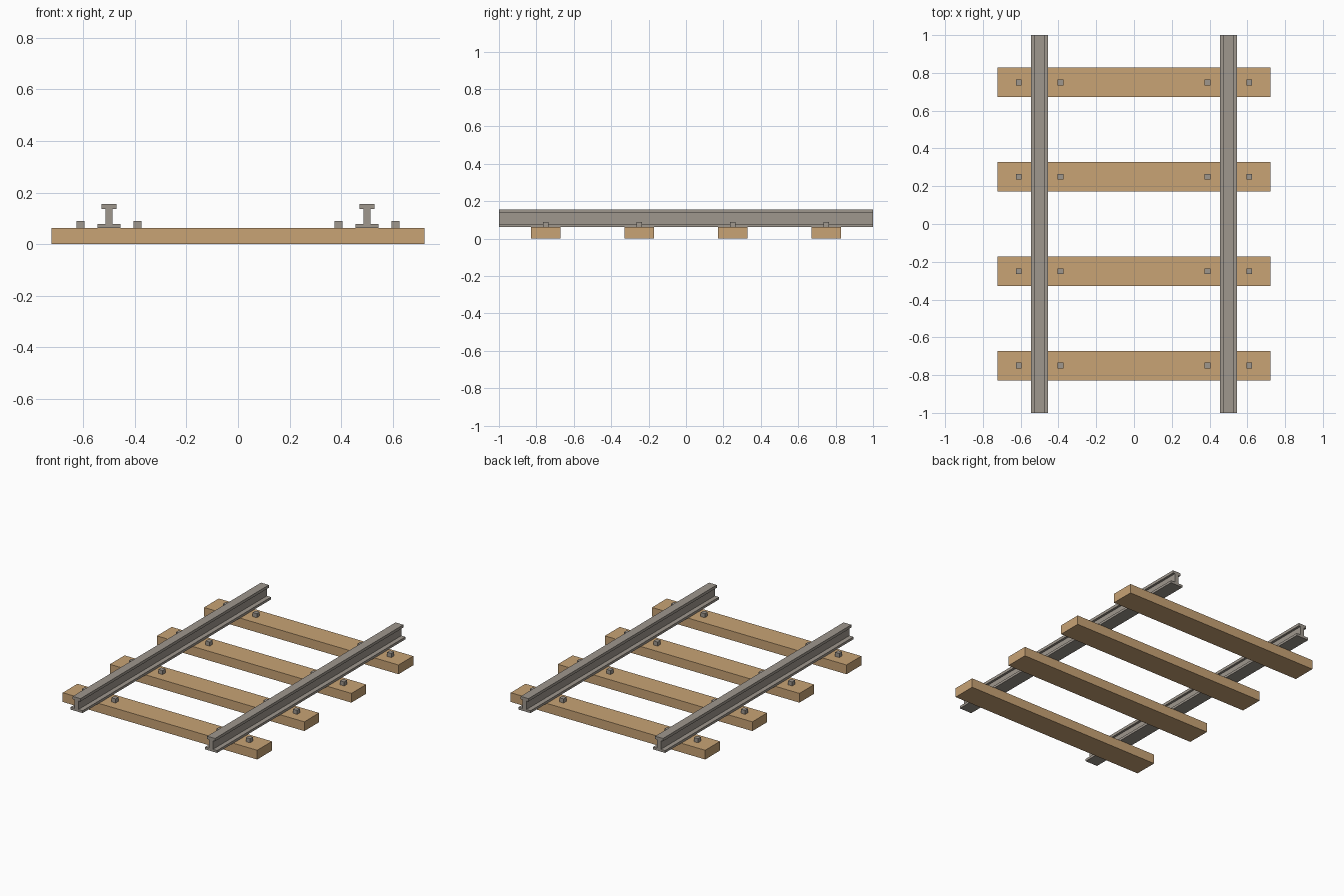
import bpy
import bmesh

cube = bpy.data.objects.get("Cube")
if cube:
    bpy.data.objects.remove(cube, do_unlink=True)


def make_material(name, rgb):
    mat = bpy.data.materials.new(name)
    mat.use_nodes = True
    color = (*rgb, 1.0)
    mat.diffuse_color = color
    mat.node_tree.nodes["Principled BSDF"].inputs["Base Color"].default_value = color
    return mat


wood = make_material("tan wood", (0.578, 0.366, 0.178))
steel = make_material("warm grey steel", (0.345, 0.31, 0.27))


def add_object(name, bm, mat):
    bmesh.ops.recalc_face_normals(bm, faces=bm.faces)
    mesh = bpy.data.meshes.new(name)
    bm.to_mesh(mesh)
    bm.free()
    mesh.materials.append(mat)
    obj = bpy.data.objects.new(name, mesh)
    bpy.context.collection.objects.link(obj)
    return obj


def add_box(name, center, size, mat):
    bm = bmesh.new()
    bmesh.ops.create_cube(bm, size=1.0)
    bmesh.ops.scale(bm, vec=size, verts=bm.verts)
    bmesh.ops.translate(bm, vec=center, verts=bm.verts)
    return add_object(name, bm, mat)


TIE_TOP = 0.062
SPIKE = 0.031
SIDES = (("right", -1), ("left", 1))

# Half of the I-shaped rail section: foot, web, head
half = [(0.045, TIE_TOP), (0.045, 0.078), (0.014, 0.078),
        (0.014, 0.136), (0.029, 0.136), (0.029, 0.155)]
section = half + [(-x, z) for x, z in reversed(half)]


def add_rail(name, x_center):
    bm = bmesh.new()
    face = bm.faces.new([bm.verts.new((x_center + x, -1, z)) for x, z in section])
    swept = bmesh.ops.extrude_face_region(bm, geom=[face], use_keep_orig=True)
    moved = [v for v in swept["geom"] if isinstance(v, bmesh.types.BMVert)]
    bmesh.ops.translate(bm, vec=(0, 2, 0), verts=moved)
    return add_object(name, bm, steel)


# Rails
for side, sign in SIDES:
    add_rail(f"{side}_rail", sign * 0.5)

# Wooden ties with a spike on each side of each rail
for i in range(4):
    y = -0.75 + 0.5 * i
    add_box(f"tie_{i + 1}", (0, y, TIE_TOP / 2), (1.446, 0.157, TIE_TOP), wood)
    for side, sign in SIDES:
        for place, offset in (("inner", -0.11), ("outer", 0.11)):
            add_box(f"{side}_{place}_spike_{i + 1}",
                    (sign * (0.5 + offset), y, TIE_TOP + 0.0135),
                    (SPIKE, SPIKE, 0.027), steel)
